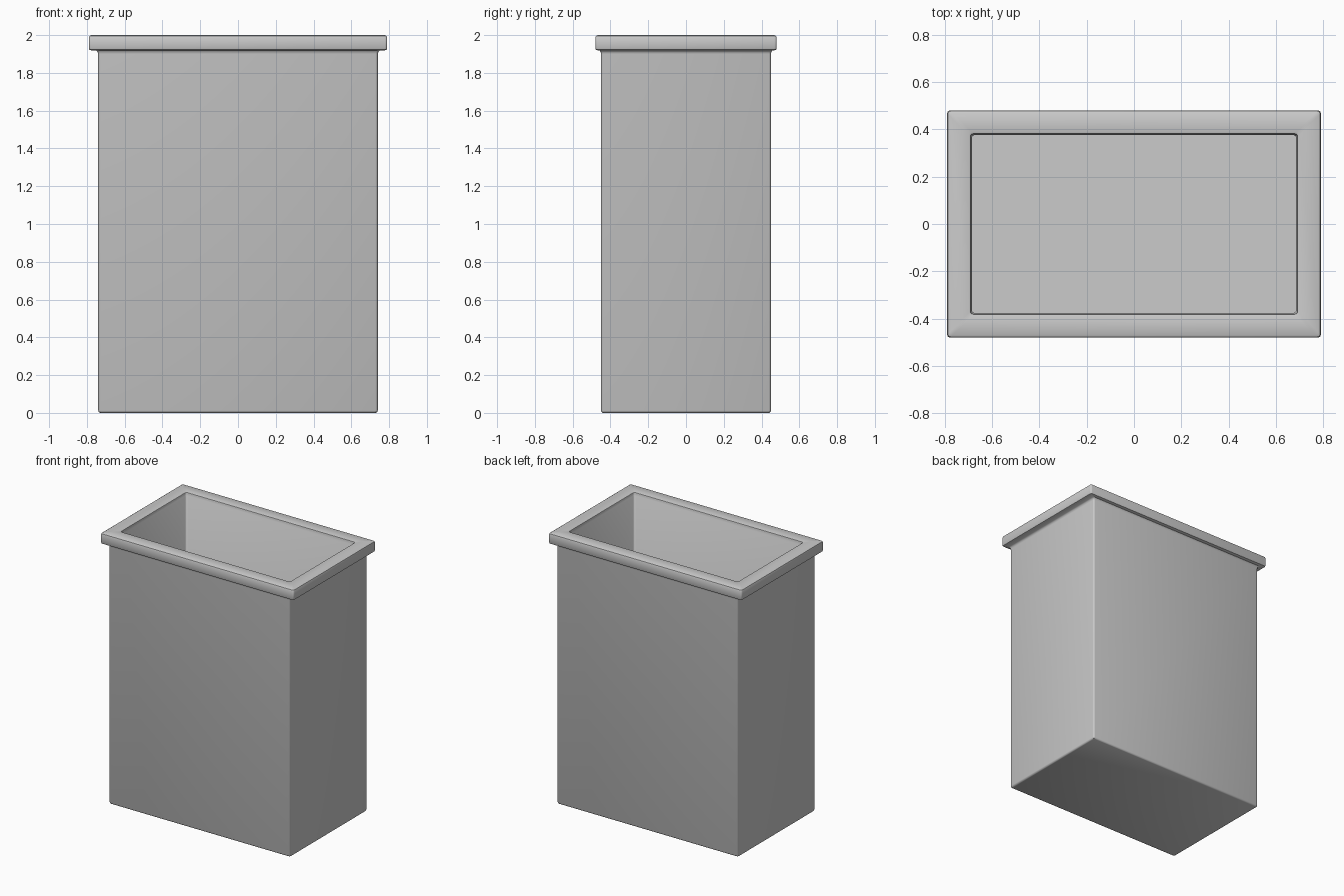
import bpy, bmesh, math

if "Cube" in bpy.data.objects:
    bpy.data.objects.remove(bpy.data.objects["Cube"])


def ring(bm, hx, hy, z, r=0.012, seg=3):
    """Rounded rectangle loop of vertices at height z."""
    verts = []
    for k, (sx, sy) in enumerate([(1, 1), (-1, 1), (-1, -1), (1, -1)]):
        for i in range(seg + 1):
            a = math.pi / 2 * (k + i / seg)
            verts.append(bm.verts.new((sx * (hx - r) + r * math.cos(a),
                                       sy * (hy - r) + r * math.sin(a), z)))
    return verts


# Cross-section from the base, up the outside, over the rim, down the inside
profile = [
    (0.730, 0.440, 0.000), (0.737, 0.447, 0.004), (0.740, 0.450, 0.012),
    (0.740, 0.450, 1.900), (0.743, 0.452, 1.911), (0.750, 0.457, 1.918),
    (0.780, 0.470, 1.920), (0.787, 0.477, 1.923), (0.790, 0.480, 1.930),
    (0.790, 0.480, 1.986), (0.787, 0.477, 1.995), (0.778, 0.468, 2.000),
    (0.698, 0.388, 2.000), (0.692, 0.382, 1.997), (0.690, 0.380, 1.990),
    (0.690, 0.380, 1.976), (0.686, 0.376, 1.970),
    (0.686, 0.376, 0.050),
]

bm = bmesh.new()
rings = [ring(bm, *p) for p in profile]
for a, b in zip(rings, rings[1:]):
    n = len(a)
    for i in range(n):
        j = (i + 1) % n
        bm.faces.new((a[i], a[j], b[j], b[i]))
bm.faces.new(list(reversed(rings[0])))   # underside
bm.faces.new(rings[-1])                  # inner floor
bmesh.ops.recalc_face_normals(bm, faces=bm.faces)

mesh = bpy.data.meshes.new("bin_body")
bm.to_mesh(mesh)
bm.free()
body = bpy.data.objects.new("bin_body", mesh)
bpy.context.collection.objects.link(body)
bpy.context.view_layer.objects.active = body
body.select_set(True)
bpy.ops.object.shade_smooth_by_angle(angle=math.radians(40))
